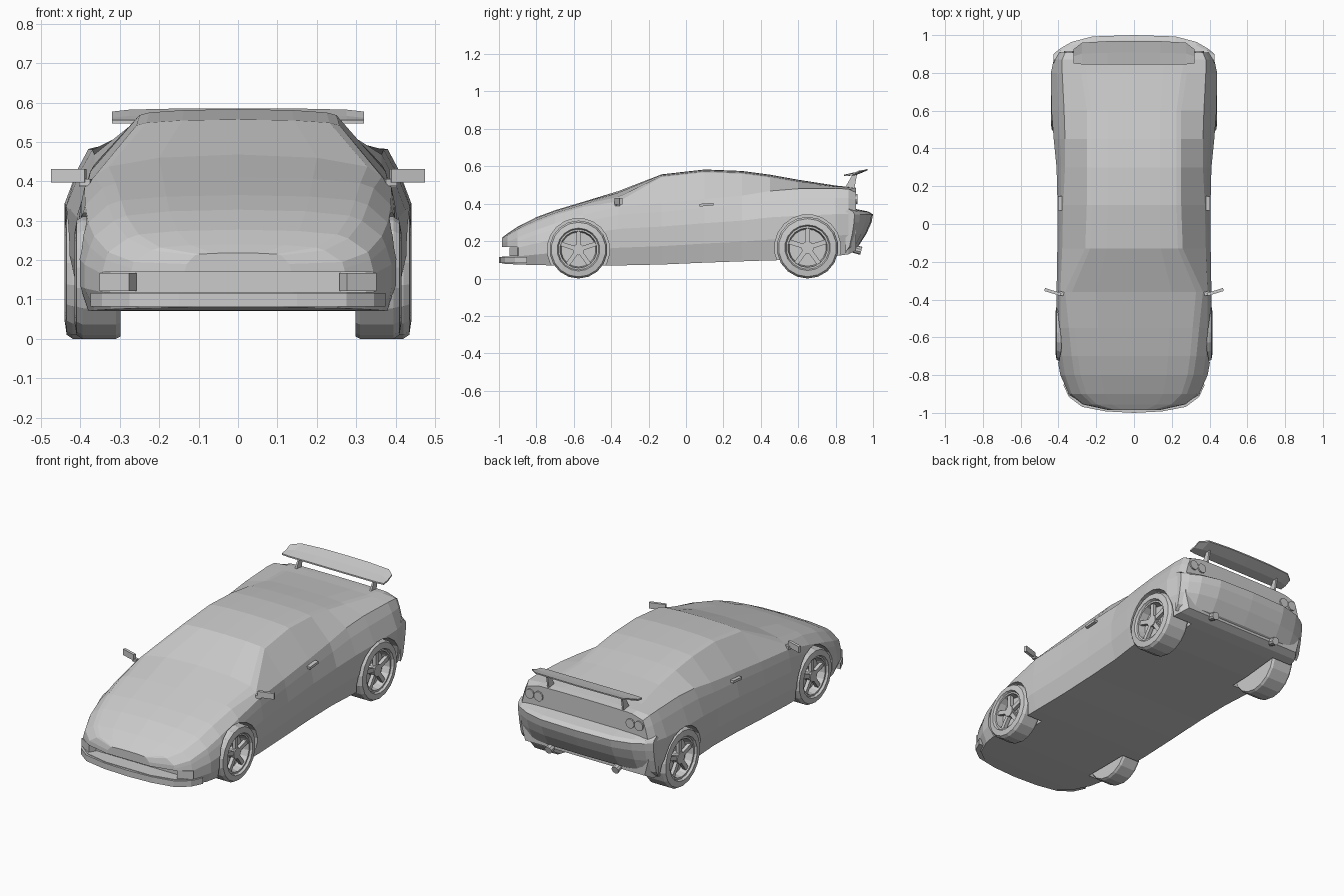
import bpy, bmesh
from math import sin, cos, pi
from mathutils import Vector, Matrix

if "Cube" in bpy.data.objects:
    bpy.data.objects.remove(bpy.data.objects["Cube"])


def finish(name, bm, mirror=False):
    bmesh.ops.recalc_face_normals(bm, faces=bm.faces)
    me = bpy.data.meshes.new(name)
    bm.to_mesh(me)
    bm.free()
    ob = bpy.data.objects.new(name, me)
    bpy.context.collection.objects.link(ob)
    if mirror:
        ob.modifiers.new("Mirror", 'MIRROR')
    return ob


def loft(name, rings, mirror=False):
    """Skin closed rings of equal length and cap both ends."""
    bm = bmesh.new()
    vs = [[bm.verts.new(p) for p in r] for r in rings]
    n = len(rings[0])
    for a, b in zip(vs, vs[1:]):
        for i in range(n):
            j = (i + 1) % n
            bm.faces.new((a[i], a[j], b[j], b[i]))
    bm.faces.new(vs[0])
    bm.faces.new(vs[-1])
    return finish(name, bm, mirror)


def add_box(bm, c, s, rot=Matrix()):
    bmesh.ops.create_cube(bm, size=1, matrix=Matrix.Translation(c) @ rot @ Matrix.Diagonal((*s, 1)))


def box(name, c, s, rot=Matrix(), mirror=False):
    bm = bmesh.new()
    add_box(bm, c, s, rot)
    return finish(name, bm, mirror)


def lathe(name, profile, y, z, seg):
    """Turn (radius, x) points about an axle along x at (y, z), mirrored."""
    return loft(name, [[(x, y + r * cos(2 * pi * (k + .5) / seg), z + r * sin(2 * pi * (k + .5) / seg))
                        for k in range(seg)] for r, x in profile], True)


def rod(name, p, q, r, seg=12):
    p, q = Vector(p), Vector(q)
    bm = bmesh.new()
    m = Matrix.Translation((p + q) / 2) @ (q - p).to_track_quat('Z', 'Y').to_matrix().to_4x4()
    bmesh.ops.create_cone(bm, cap_ends=True, segments=seg, radius1=r, radius2=r, depth=(q - p).length, matrix=m)
    return finish(name, bm, True)


# Body stations: y, half width, floor z, belt half width, belt z, roof-edge half width, roof-edge z, top z
stations = [
    (-.985, .14, .08, .13, .19, .11, .212, .218),
    (-.955, .275, .078, .265, .195, .22, .225, .24),
    (-.90, .345, .075, .33, .22, .28, .255, .277),
    (-.80, .39, .072, .365, .26, .315, .30, .328),
    (-.70, .408, .07, .38, .295, .33, .34, .365),
    (-.55, .41, .07, .388, .34, .345, .383, .41),
    (-.36, .41, .07, .39, .385, .365, .412, .468),
    (-.13, .406, .075, .38, .402, .258, .542, .557),
    (.10, .405, .085, .375, .425, .25, .568, .583),
    (.30, .41, .092, .365, .443, .25, .56, .575),
    (.45, .425, .097, .365, .468, .25, .54, .555),
    (.60, .437, .10, .37, .48, .25, .513, .528),
    (.80, .44, .12, .38, .482, .28, .49, .497),
    (.87, .425, .13, .38, .478, .30, .486, .49),
    (.908, .40, .15, .365, .46, .30, .48, .485),
]
rings = []
for y, w, zb, wb, zl, wr, zr, zt in stations:
    half = [(w - .025, zb), (w, zb + .3 * (zl - zb)), (w, zb + .62 * (zl - zb)),
            (wb * .55 + w * .45, zb + .86 * (zl - zb)), (wb, zl), (wr, zr),
            (wr * .9, zr + .45 * (zt - zr)), (wr * .55, zt - .15 * (zt - zr))]
    ring = [(0, zb)] + half + [(0, zt)] + [(-x, z) for x, z in reversed(half)]
    rings.append([(x, y, z) for x, z in ring])
body = loft("body", rings)


def cut(cutter):
    m = body.modifiers.new("Cut", 'BOOLEAN')
    m.operation, m.solver, m.object = 'DIFFERENCE', 'EXACT', cutter
    cutter.hide_render = True
    cutter.hide_set(True)


# Nose slot
cut(box("slot_cutter", (0, -1, .144), (.80, .20, .05)))

# Wheels: y, radius, outer face x
for label, y, r, xo in (("front", -.575, .155, .415), ("rear", .65, .165, .44)):
    cut(lathe(label + "_arch_cutter", [(r + .012, .285), (r + .012, .5)], y, r, 20))
    lathe(label + "_wheel", [(r * .7, .298), (r * .96, .298), (r, .31), (r, xo - .02), (r * .94, xo - .005),
                             (r * .74, xo), (r * .70, xo - .012), (r * .64, xo - .012),
                             (r * .60, xo - .055), (.01, xo - .055)], y, r, 18)
    bm = bmesh.new()
    for k in range(5):
        turn = Matrix.Rotation(2 * pi * k / 5, 4, 'X')
        c = Vector((xo - .03, y, r)) + turn @ Vector((0, 0, r * .36))
        add_box(bm, c, (.02, r * .15, r * .58), turn)
    finish(label + "_spokes", bm, True)
    rod(label + "_hub", (xo - .056, y, r), (xo - .016, y, r), r * .2, 10)

# Front lip below the slot
plan = [(0, -1), (.15, -.992), (.275, -.968), (.345, -.915), (.375, -.85)]
plan = [(-x, y) for x, y in reversed(plan[1:])] + plan
loft("front_lip", [[(x, y, z) for x, y in plan] for z in (.082, .116)])
box("front_lamp", (.305, -.905, .144), (.085, .04, .045), Matrix.Rotation(.5, 4, 'Z'), True)

# Rear bumper, bowed in plan
profile = [(.86, .14), (.92, .17), (.965, .24), (.992, .30), (1.0, .343), (.975, .358), (.905, .372), (.86, .36)]
xs = [-.425, -.39, -.33, -.22, 0, .22, .33, .39, .425]
loft("rear_bumper", [[(x, .85 + (y - .85) * (1 - .66 * abs(x / .425) ** 4), z) for y, z in profile] for x in xs])

# Spoiler blade: x, front y, rear y, drop at the tips
blade = [(.32, .85, .925, .008), (.275, .845, .96, .003), (.14, .845, .968, 0), (0, .845, .97, 0)]
blade = [(-x, a, b, d) for x, a, b, d in blade[:-1]] + blade[::-1]
loft("spoiler", [[(x, a, .547), (x, (a + b) / 2, .552), (x, b, .578 - d),
                  (x, b, .585 - d), (x, (a + b) / 2, .569 - d), (x, a, .555)] for x, a, b, d in blade])
loft("spoiler_strut", [[(x, .85, .485), (x, .90, .48), (x, .915, .56), (x, .89, .555)] for x in (.23, .24)], True)

# Tail lamps and exhausts
rod("outer_tail_lamp", (.343, .88, .425), (.343, .916, .425), .027)
rod("inner_tail_lamp", (.288, .88, .425), (.288, .916, .425), .027)
rod("exhaust", (.21, .84, .175), (.21, .937, .148), .022, 10)

# Mirrors and door handles
tilt = Matrix.Rotation(.3, 4, 'Z')
box("mirror", (.430, -.36, .414), (.09, .016, .034), tilt, True)
box("mirror_stalk", (.387, -.367, .397), (.03, .02, .018), tilt, True)
box("door_handle", (.392, .11, .395), (.022, .075, .014), Matrix.Rotation(.08, 4, 'X'), True)
